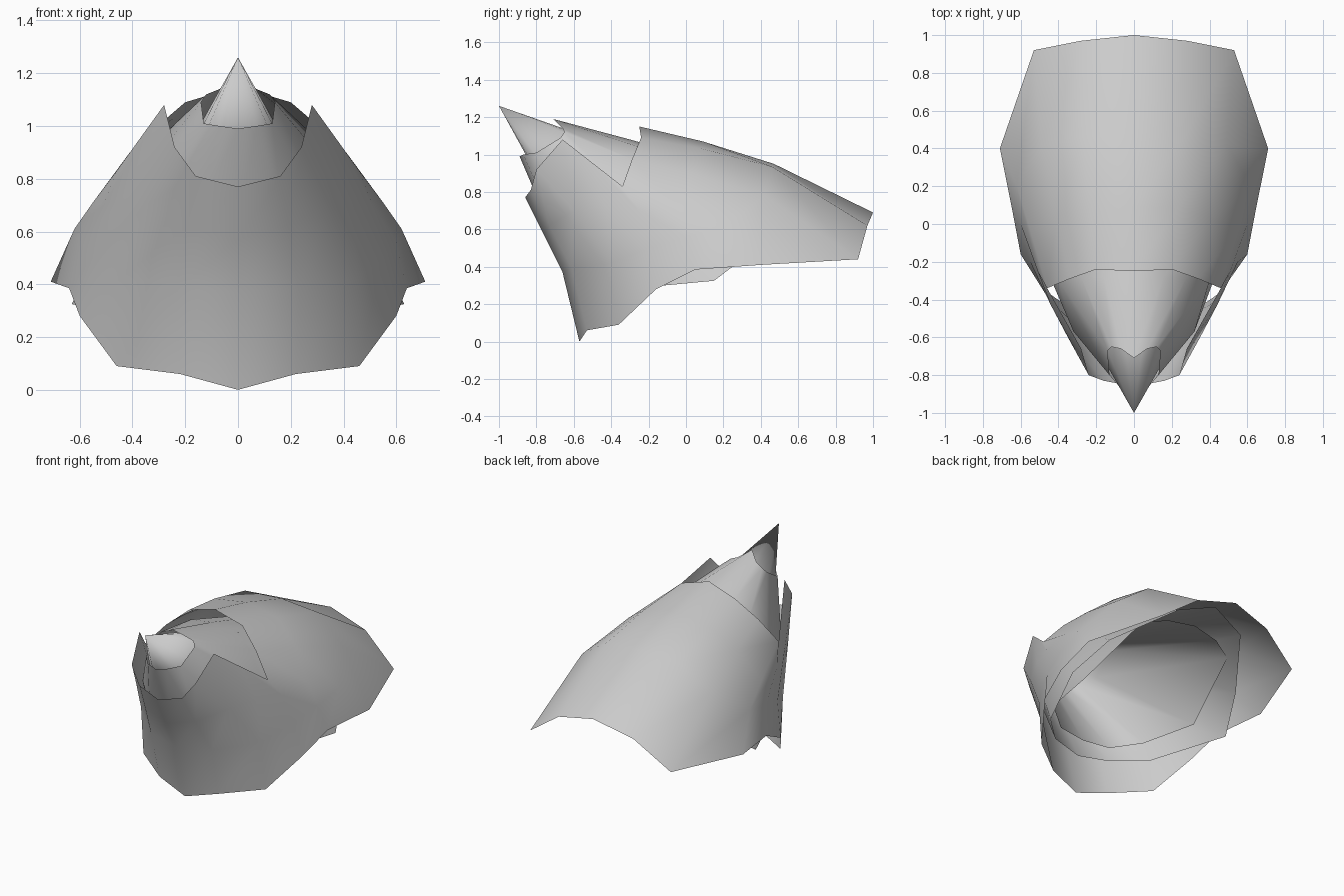
import bpy, bmesh

if "Cube" in bpy.data.objects:
    bpy.data.objects.remove(bpy.data.objects["Cube"])


def full_ring(half):
    """Mirror a half outline (back centre round to front centre) into a closed ring."""
    return half + [(-x, y, z) for x, y, z in half[-2:0:-1]]


def make_shell(name, half_rings, tip=None):
    """Open thin shell lofted through rings, optionally closed by a pointed tip."""
    bm = bmesh.new()
    rings = [[bm.verts.new(p) for p in full_ring(h)] for h in half_rings]
    n = len(rings[0])
    for upper, lower in zip(rings, rings[1:]):
        for i in range(n):
            j = (i + 1) % n
            bm.faces.new((upper[i], lower[i], lower[j], upper[j]))
    if tip:
        apex = bm.verts.new(tip)
        for i in range(n):
            bm.faces.new((apex, rings[0][i], rings[0][(i + 1) % n]))
    bmesh.ops.recalc_face_normals(bm, faces=bm.faces)
    for f in bm.faces:
        f.smooth = True
    mesh = bpy.data.meshes.new(name)
    bm.to_mesh(mesh)
    bm.free()
    obj = bpy.data.objects.new(name, mesh)
    bpy.context.collection.objects.link(obj)
    return obj


def blend(a, b, t):
    """Ring part way between two half rings."""
    return [tuple(p + (q - p) * t for p, q in zip(u, v)) for u, v in zip(a, b)]


# Outer shell: jagged broken top, two bulging rings, flared lower rim
outer_top = [(0, -.25, 1.15), (.2, -.24, 1.09), (.34, -.29, .97),
             (.46, -.34, .83), (.37, -.5, .955), (.28, -.66, 1.08),
             (.24, -.8, .92), (.16, -.83, .81), (0, -.86, .77)]
outer_shoulder = [(0, .09, 1.07), (.24, .09, 1.03), (.41, .03, .9),
                  (.55, -.03, .71), (.51, -.25, .7), (.44, -.43, .72),
                  (.35, -.6, .7), (.19, -.73, .62), (0, -.76, .57)]
outer_waist = [(0, .47, .95), (.27, .46, .935), (.49, .42, .78),
               (.62, .2, .61), (.6, 0, .56), (.55, -.2, .5),
               (.45, -.4, .42), (.23, -.61, .39), (0, -.66, .37)]
outer_rim = [(0, 1, .69), (.28, .97, .62), (.53, .92, .44),
             (.71, .4, .41), (.64, .05, .385), (.6, -.16, .28),
             (.46, -.36, .09), (.22, -.53, .06), (0, -.57, 0)]
make_shell("outer_shell", [outer_top, outer_shoulder, outer_waist, outer_rim])

# Middle shell: emerges from the outer one, also broken at the top
mid_top = [(0, -.71, 1.19), (.07, -.66, 1.14), (.12, -.65, 1.12),
           (.14, -.67, 1.09), (.13, -.8, 1.01), (.07, -.87, 1.0), (0, -.89, .99)]
mid_waist = [(0, -.28, 1.075), (.16, -.28, 1.05), (.28, -.28, .97),
             (.4, -.3, .78), (.32, -.57, .7), (.17, -.71, .64), (0, -.74, .64)]
mid_rim = [(0, .8, .75), (.25, .75, .66), (.52, .38, .5),
           (.63, .15, .325), (.41, -.33, .28), (.22, -.51, .285), (0, -.55, .26)]
make_shell("middle_shell", [mid_top, mid_waist, mid_rim])

# Inner shell: complete pointed cone forming the tip
inner_rim = [(0, .6, .7), (.2, .57, .68), (.35, .5, .64), (.45, .05, .39),
             (.37, -.35, .4), (.2, -.48, .36), (0, -.5, .35)]
apex = (0, -1, 1.26)
inner_mid = blend([apex] * len(inner_rim), inner_rim, .4)
make_shell("inner_tip_cone", [inner_mid, inner_rim], apex)
